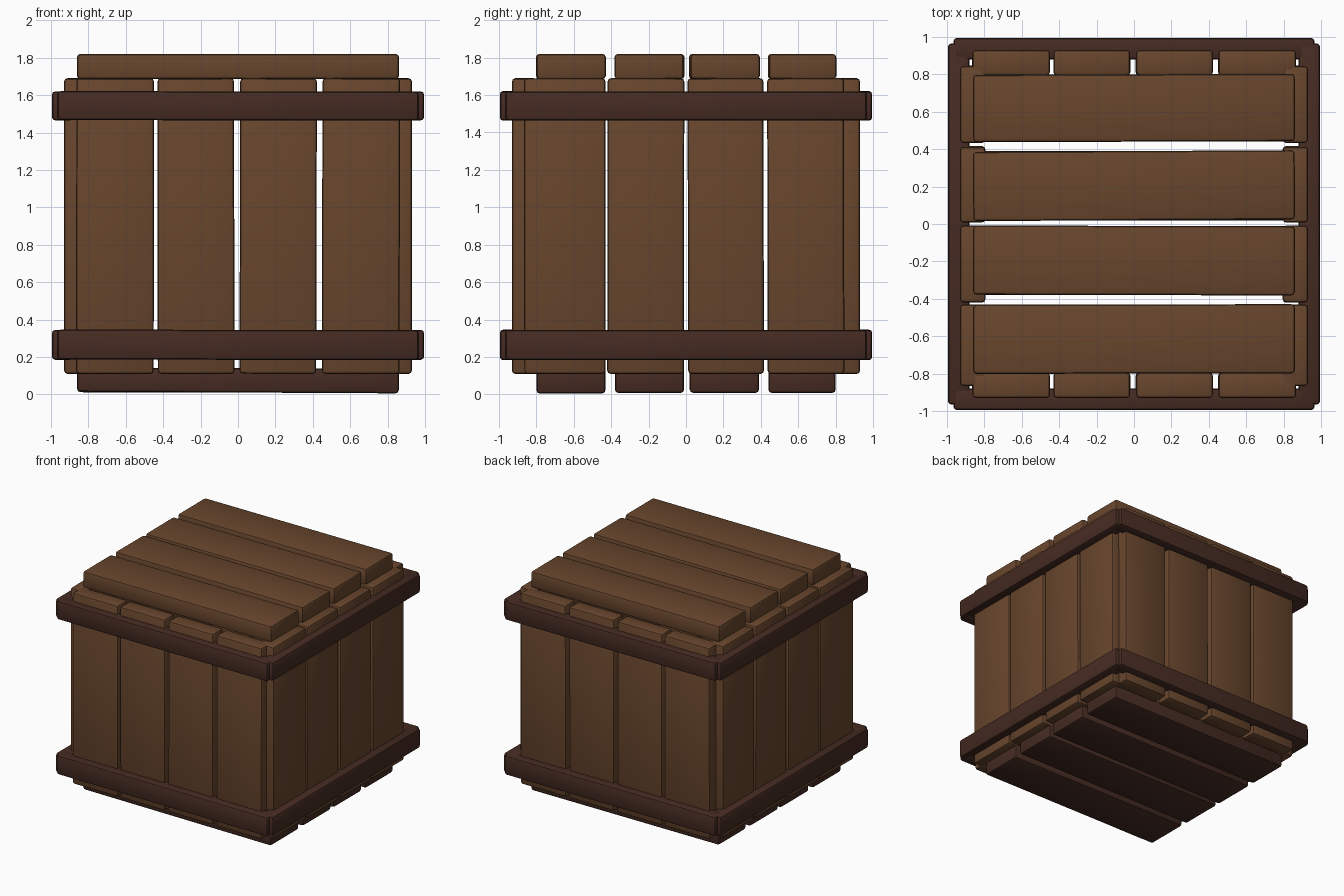
import bpy, bmesh, math
from mathutils import Matrix, Vector

cube = bpy.data.objects.get("Cube")
if cube:
    bpy.data.objects.remove(cube, do_unlink=True)


def material(name, rgb):
    m = bpy.data.materials.new(name)
    m.use_nodes = True
    m.diffuse_color = (*rgb, 1)
    bsdf = m.node_tree.nodes["Principled BSDF"]
    bsdf.inputs["Base Color"].default_value = (*rgb, 1)
    bsdf.inputs["Roughness"].default_value = 0.8
    return m


wood = material("plank brown", (0.138, 0.061, 0.026))
dark = material("dark brown", (0.060, 0.024, 0.016))


def board(name, x, y, z, mat, axis="Z", tilt=0.0):
    """Bevelled board filling the given ranges, turned by a slight tilt."""
    lo, hi = Vector((x[0], y[0], z[0])), Vector((x[1], y[1], z[1]))
    bm = bmesh.new()
    bmesh.ops.create_cube(bm, size=1)
    bmesh.ops.scale(bm, vec=hi - lo, verts=bm.verts)
    bmesh.ops.bevel(bm, geom=list(bm.edges), offset=0.018, segments=2,
                    profile=0.5, affect="EDGES")
    mesh = bpy.data.meshes.new(name)
    bm.to_mesh(mesh)
    bm.free()
    mesh.materials.append(mat)
    obj = bpy.data.objects.new(name, mesh)
    obj.matrix_world = (Matrix.Translation((lo + hi) / 2)
                        @ Matrix.Rotation(math.radians(tilt), 4, axis))
    bpy.context.collection.objects.link(obj)
    bpy.ops.object.select_all(action="DESELECT")
    obj.select_set(True)
    bpy.context.view_layer.objects.active = obj
    bpy.ops.object.shade_smooth_by_angle(angle=math.radians(40))
    return obj


tilts = (0.1, -0.15, 0.3, 0.2)

# Lid and floor planks, running left to right
lid_rows = ((-0.80, -0.43), (-0.38, -0.01), (0.02, 0.39), (0.44, 0.80))
for i, row in enumerate(lid_rows):
    board(f"lid_plank_{i + 1}", (-0.86, 0.86), row, (1.685, 1.82),
          wood, "Z", tilts[i])
    board(f"floor_plank_{i + 1}", (-0.86, 0.86), row, (0.01, 0.14),
          dark, "Y", 0.3 if i == 0 else 0.1)

# Upright wall planks on all four sides
wall_z = (0.11, 1.69)
front_cols = ((-0.865, -0.45), (-0.43, -0.02), (0.01, 0.42), (0.45, 0.865))
side_cols = ((-0.865, -0.43), (-0.42, -0.01), (0.01, 0.415), (0.435, 0.845))
for i in range(4):
    t = tilts[i] * 0.5
    for s, name in ((-1, "front"), (1, "back")):
        depth = sorted((s * 0.795, s * 0.93))
        board(f"{name}_wall_plank_{i + 1}", front_cols[i], depth, wall_z,
              wood, "Y", t)
    for s, name in ((-1, "right"), (1, "left")):
        depth = sorted((s * 0.795, s * 0.93))
        board(f"{name}_wall_plank_{i + 1}", depth, side_cols[i], wall_z,
              wood, "X", t)

# Dark bands around the crate, crossing at the corners
for level, z in (("lower", (0.185, 0.345)), ("upper", (1.465, 1.62))):
    for s, fb, rl in ((-1, "front", "right"), (1, "back", "left")):
        depth = sorted((s * 0.88, s * 0.995))
        board(f"{level}_{fb}_band", (-0.965, 0.965), depth, z, dark, "Y", 0.1)
        board(f"{level}_{rl}_band", depth, (-0.965, 0.965), z, dark)
